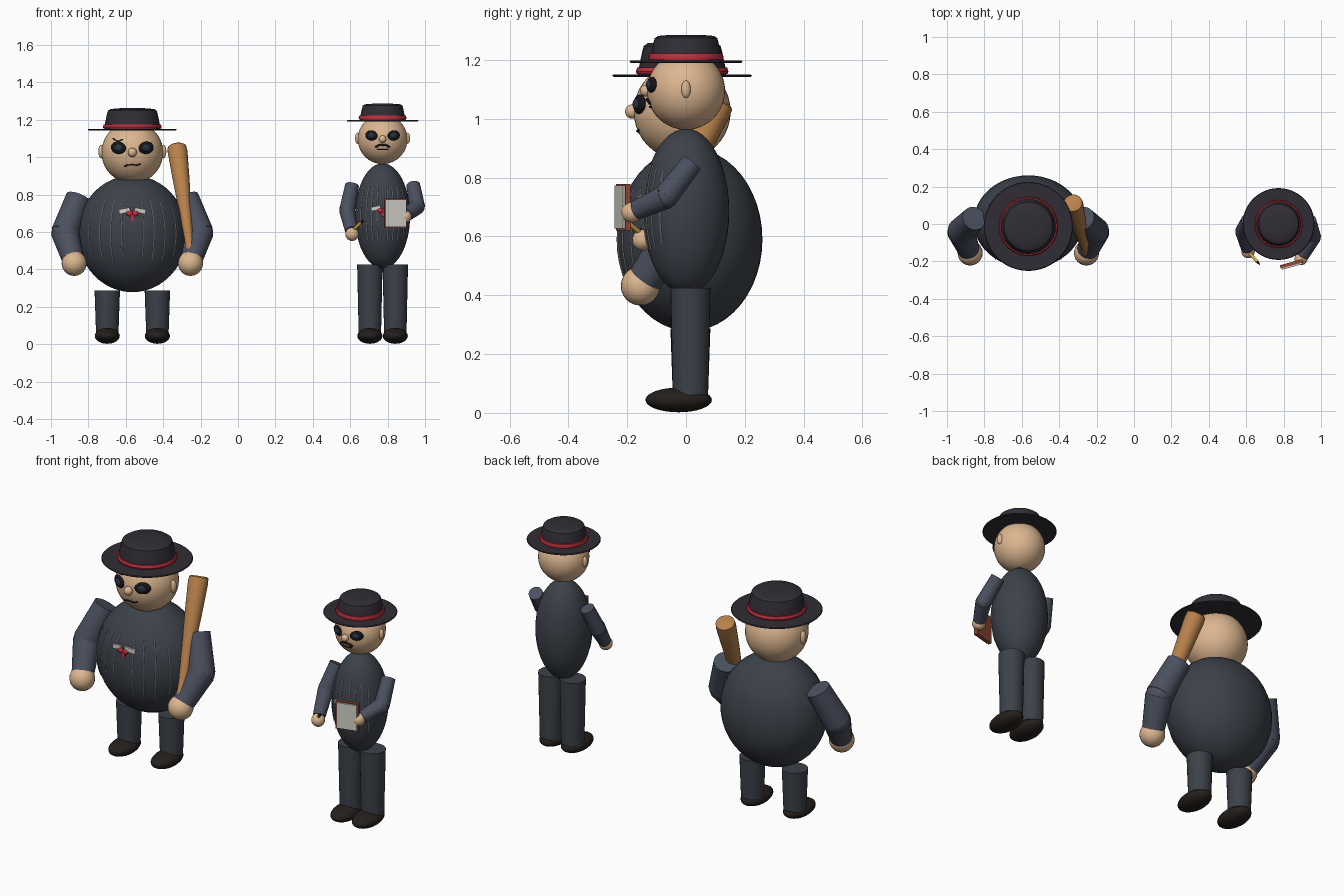
import bpy, math
from mathutils import Vector

if "Cube" in bpy.data.objects:
    bpy.data.objects.remove(bpy.data.objects["Cube"])


def material(name, rgb):
    m = bpy.data.materials.new(name)
    m.diffuse_color = (*rgb, 1)
    m.use_nodes = True
    m.node_tree.nodes["Principled BSDF"].inputs["Base Color"].default_value = m.diffuse_color
    return m


SUIT = material("suit", (.045, .053, .067))
SLEEVE = material("sleeve", (.07, .08, .115))
SKIN = material("skin", (.72, .47, .28))
FELT = material("felt", (.03, .026, .035))
RED = material("red", (.55, .03, .05))
SHOE = material("shoe", (.018, .014, .012))
BLACK = material("black", (.008, .008, .01))
LENS = material("lens", (.02, .035, .06))
WOOD = material("wood", (.48, .22, .07))
WHITE = material("white", (.65, .63, .58))
COVER = material("cover", (.3, .07, .04))
YELLOW = material("yellow", (.75, .45, .06))
GREY = material("stripe_grey", (.4, .4, .42))


def finish(name, mat):
    o = bpy.context.object
    o.name = name
    o.data.materials.append(mat)
    bpy.ops.object.shade_smooth_by_angle(angle=math.radians(35))
    return o


def ball(name, loc, size, mat, rot=(0, 0, 0), seg=32):
    bpy.ops.mesh.primitive_uv_sphere_add(segments=seg, ring_count=seg // 2, location=loc, rotation=rot)
    bpy.context.object.scale = size
    return finish(name, mat)


def box(name, loc, size, mat, rot=(0, 0, 0)):
    bpy.ops.mesh.primitive_cube_add(size=1, location=loc, rotation=rot)
    bpy.context.object.scale = size
    return finish(name, mat)


def limb(name, a, b, r1, r2, mat):
    a, b = Vector(a), Vector(b)
    d = b - a
    bpy.ops.mesh.primitive_cone_add(vertices=28, radius1=r1, radius2=r2, depth=d.length,
                                    location=(a + b) / 2, rotation=d.to_track_quat('Z', 'Y').to_euler())
    return finish(name, mat)


def lathe(name, profile, loc, mat, n=40, axis=(0, 0, 1)):
    # spins (radius, height) points around an axis
    verts = [(r * math.cos(t * math.tau / n), r * math.sin(t * math.tau / n), z)
             for r, z in profile for t in range(n)]
    faces = [(k * n + t, k * n + (t + 1) % n, (k + 1) * n + (t + 1) % n, (k + 1) * n + t)
             for k in range(len(profile) - 1) for t in range(n)]
    faces += [tuple(reversed(range(n))), tuple(range(len(verts) - n, len(verts)))]
    me = bpy.data.meshes.new(name)
    me.from_pydata(verts, [], faces)
    o = bpy.data.objects.new(name, me)
    bpy.context.collection.objects.link(o)
    o.location = loc
    o.rotation_euler = Vector(axis).to_track_quat('Z', 'Y').to_euler()
    bpy.ops.object.select_all(action='DESELECT')
    bpy.context.view_layer.objects.active = o
    o.select_set(True)
    return finish(name, mat)


def wire(name, pts, r, mat):
    cu = bpy.data.curves.new(name, 'CURVE')
    cu.dimensions = '3D'
    cu.bevel_depth = r
    cu.bevel_resolution = 1
    cu.use_fill_caps = True
    sp = cu.splines.new('POLY')
    sp.points.add(len(pts) - 1)
    for p, q in zip(sp.points, pts):
        p.co = (*q, 1)
    o = bpy.data.objects.new(name, cu)
    bpy.context.collection.objects.link(o)
    cu.materials.append(mat)


def on_ball(c, s, dx, dz, lift=1.0):
    # point on the front of an ellipsoid at offsets dx, dz
    k = math.sqrt(max(0, 1 - (dx / s[0]) ** 2 - (dz / s[2]) ** 2))
    return (c[0] + dx, c[1] - s[1] * k * lift, c[2] + dz)


def figure(p, body, bs, head, hr, leg_dx, leg_top, brim_z, brim_r, crown_r, top_z, k):
    cx = body[0]
    ball(p + "body", body, bs, SUIT, seg=48)
    ball(p + "head", head, (hr,) * 3, SKIN, seg=40)
    hs = (hr,) * 3
    for side, s in (("left", -1), ("right", 1)):
        x = cx + s * leg_dx
        limb(f"{p}{side}_leg", (x, .015, .06), (x, .015, leg_top), .06, .068, SUIT)
        ball(f"{p}{side}_shoe", (x, -.025, .044), (.067, .113, .042), SHOE)
        ball(f"{p}{side}_ear", (head[0] + s * hr, head[1], head[2] + .005),
             (.014 * k, .016 * k, .03 * k), SKIN, seg=16)
        # dark glasses
        e = on_ball(head, hs, s * .45 * hr, .15 * hr)
        yaw = s * .4
        ball(f"{p}{side}_eye_patch", e, (.036 * k, .012 * k, .027 * k), BLACK, (0, s * -.15, yaw), 20)
        ball(f"{p}{side}_lens", (e[0], e[1] - .008 * k, e[2]), (.02 * k, .009 * k, .016 * k), LENS, (0, 0, yaw), 16)
    ball(p + "nose", (cx, head[1] - hr * 1.03, head[2]), (.02 * k,) * 3, SKIN, seg=20)
    # hat
    hc = (cx, head[1], brim_z)
    h = top_z - brim_z
    lathe(p + "hat_brim", [(.05, -.004), (brim_r - .004, -.004), (brim_r, 0), (brim_r - .004, .004), (.05, .004)], hc, FELT, 48)
    lathe(p + "hat_crown", [(crown_r, 0), (crown_r * .98, h * .25), (crown_r * .9, h * .75),
                            (crown_r * .87, h * .88), (crown_r * .78, h * .96), (crown_r * .4, h)], hc, FELT)
    lathe(p + "hat_band", [(crown_r * .95, .006), (crown_r * 1.03, .006), (crown_r * 1.05, .014),
                           (crown_r * 1.02, .028), (crown_r * .93, .028)], hc, RED)
    # pinstripes along the belly
    for f in (-.8, -.6, -.4, -.2, .2, .4, .6, .8):
        pts = []
        for i in range(9):
            a = -.48 + i * .135
            if abs(f) > .7:
                a *= .85
            pts.append(on_ball(body, bs, f * bs[0] * math.cos(a), bs[2] * math.sin(a), 1.005))
        wire(p + "pinstripe", pts, .0028, GREY)


def arm(p, sh, el, ha, r, hand_r):
    limb(p + "upper_arm", sh, el, r * .88, r, SLEEVE)
    ball(p + "elbow", el, (r * .97,) * 3, SLEEVE, seg=24)
    limb(p + "forearm", el, Vector(el).lerp(Vector(ha), .85), r, r * .8, SLEEVE)
    ball(p + "hand", ha, (hand_r,) * 3, SKIN, seg=24)


def bow(p, loc, k):
    x, y, z = loc
    for s in (-1, 1):
        box(p + "collar", (x + s * .037 * k, y, z + .012 * k), (.055 * k, .012, .022 * k), WHITE, (0, s * .2, s * .2))
        ball(p + "bow_loop", (x + s * .014 * k, y - .006, z), (.016 * k, .01, .014 * k), RED, seg=12)
    box(p + "tie_tail", (x, y - .004, z - .02 * k), (.02 * k, .012, .03 * k), RED)


# stout figure
FX = -.565
fb, fs = (FX, .012, .59), (.292, .248, .312)
fh, fr = (FX, -.013, 1.025), .165
figure("stout_", fb, fs, fh, fr, .134, .287, 1.147, .238, .15, 1.262, 1.22)
for side, s in (("left", -1), ("right", 1)):
    arm(f"stout_{side}_", (FX + s * .29, .03, .785), (FX + s * .36, -.04, .597),
        (FX + s * .311, -.155, .432), .074, .067)
bow("stout_", (FX, -.225, .70), 1.1)
wire("stout_mouth", [on_ball(fh, (fr,) * 3, dx, dz, 1.01) for dx, dz in
                     ((-.043, -.076), (-.03, -.068), (0, -.066), (.025, -.068), (.043, -.062))], .004, BLACK)
wire("stout_brow_scar", [on_ball(fh, (fr,) * 3, dx, dz, 1.01) for dx, dz in
                         ((-.105, .075), (-.08, .06), (-.05, .07))], .003, BLACK)

# bat resting up behind the shoulder
b0, b1 = Vector((-.25, -.17, .46)), Vector((-.327, .115, 1.06))
L = (b1 - b0).length
lathe("bat", [(.012, -.005), (.028, 0), (.028, .015), (.022, .03), (.024, L * .2), (.034, L * .45), (.045, L * .7),
              (.053, L * .95), (.05, L * .99), (.04, L)], b0, WOOD, 28, b1 - b0)

# slim figure
SX = .773
sb, ss = (SX, 0, .686), (.147, .147, .281)
sh, sr = (SX, 0, 1.096), .133
figure("slim_", sb, ss, sh, sr, .068, .425, 1.194, .192, .122, 1.286, 1.0)
arm("slim_left_", (.61, .02, .85), (.583, -.04, .715), (.61, -.147, .588), .042, .036)
arm("slim_right_", (.937, .02, .85), (.958, -.07, .735), (.893, -.185, .682), .042, .035)
bow("slim_", (SX, -.15, .715), .95)
for s in (-1, 1):
    wire("slim_moustache", [on_ball(sh, (sr,) * 3, s * dx, dz, 1.02) for dx, dz in
                            ((0, -.03), (.02, -.032), (.038, -.043))], .006, BLACK)
wire("slim_mouth", [on_ball(sh, (sr,) * 3, dx, -.055, 1.01) for dx in (-.03, 0, .03)], .004, BLACK)

# notebook and pencil
t = .26
nx, ny = math.sin(t), -math.cos(t)
box("notebook_cover", (.842, -.213, .70), (.125, .018, .158), COVER, (0, 0, t))
box("notebook_page", (.842 + nx * .012, -.213 + ny * .012, .70), (.112, .01, .146), WHITE, (0, 0, t))
limb("pencil", (.595, -.13, .59), (.66, -.203, .652), .008, .008, YELLOW)
limb("pencil_tip", (.66, -.203, .652), (.674, -.219, .665), .008, .001, BLACK)
